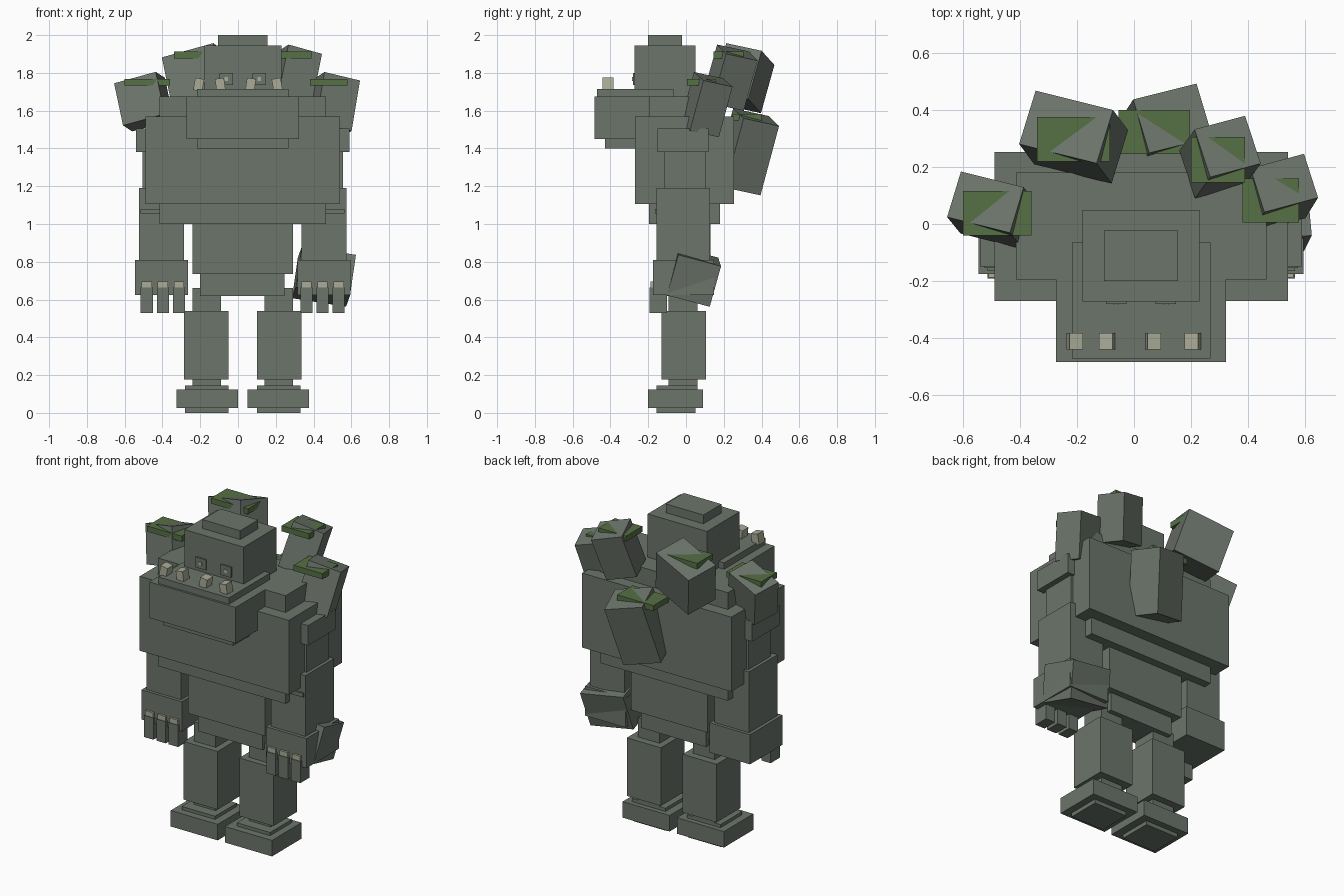
import bpy
import math
from mathutils import Euler, Matrix, Vector

cube = bpy.data.objects.get("Cube")
if cube:
    bpy.data.objects.remove(cube, do_unlink=True)


def material(name, rgb):
    m = bpy.data.materials.new(name)
    m.use_nodes = True
    m.diffuse_color = (*rgb, 1)
    m.node_tree.nodes["Principled BSDF"].inputs["Base Color"].default_value = (*rgb, 1)
    return m


STONE = material("grey_stone", (0.150, 0.176, 0.147))
MOSS = material("green_moss", (0.092, 0.162, 0.060))
BONE = material("pale_bone", (0.40, 0.41, 0.31))

CX = 0.025  # symmetry plane of the body


def block(name, centre, size, mat=STONE, rot=(0, 0, 0)):
    """Box of a given size, turned by degrees about its centre."""
    hx, hy, hz = (s / 2 for s in size)
    verts = [(x, y, z) for x in (-hx, hx) for y in (-hy, hy) for z in (-hz, hz)]
    faces = [(0, 1, 3, 2), (4, 6, 7, 5), (0, 4, 5, 1),
             (2, 3, 7, 6), (0, 2, 6, 4), (1, 5, 7, 3)]
    mesh = bpy.data.meshes.new(name)
    mesh.from_pydata(verts, [], faces)
    turn = Euler([math.radians(a) for a in rot]).to_matrix().to_4x4()
    mesh.transform(Matrix.Translation(Vector(centre)) @ turn)
    mesh.materials.append(mat)
    ob = bpy.data.objects.new(name, mesh)
    bpy.context.collection.objects.link(ob)
    return ob


def span(name, x, y, z, mat=STONE):
    """Box from its lower and upper limits on each axis."""
    lims = (x, y, z)
    return block(name, [(a + b) / 2 for a, b in lims], [b - a for a, b in lims], mat)


def pair(name, x, y, z, mat=STONE):
    """Box on the right side (-x) and its mirror on the left."""
    span("right_" + name, x, y, z, mat)
    span("left_" + name, (2 * CX - x[1], 2 * CX - x[0]), y, z, mat)


# Torso
span("chest", (-0.49, 0.54), (-0.27, 0.253), (1.105, 1.57))
span("inner_torso", (-0.415, 0.465), (-0.195, 0.18), (1.0, 1.675))
span("waist", (-0.24, 0.29), (-0.15, 0.13), (0.735, 1.0))
span("hips", (-0.20, 0.247), (-0.11, 0.09), (0.62, 0.735))

# Head
span("head", (-0.18, 0.23), (-0.272, 0.05), (1.67, 1.945))
span("head_cap", (-0.105, 0.155), (-0.20, -0.022), (1.945, 2.0))
span("jaw", (-0.273, 0.323), (-0.485, -0.02), (1.45, 1.675))
span("lip_plate", (-0.218, 0.268), (-0.472, -0.065), (1.675, 1.715))
span("chin", (-0.218, 0.268), (-0.43, -0.15), (1.40, 1.45))
pair("eye", (-0.098, -0.026), (-0.281, -0.272), (1.735, 1.80))
pair("pupil", (-0.072, -0.052), (-0.285, -0.280), (1.757, 1.778), BONE)

# Teeth
for i, (x, tilt) in enumerate(((-0.208, 10), (-0.094, -8), (0.067, 8), (0.207, -10))):
    block(f"tooth_{i + 1}", (x, -0.412, 1.738), (0.048, 0.058, 0.066), BONE, (0, tilt, 0))

# Arms and hands
pair("shoulder", (-0.54, -0.26), (-0.15, 0.12), (1.38, 1.505))
pair("upper_arm", (-0.505, -0.30), (-0.115, 0.105), (1.18, 1.38))
pair("forearm", (-0.525, -0.285), (-0.155, 0.128), (0.80, 1.19))
pair("arm_band", (-0.515, -0.39), (-0.165, 0.10), (1.055, 1.08))
pair("hand", (-0.545, -0.265), (-0.175, 0.147), (0.625, 0.81))
for i in range(3):
    x = -0.515 + i * 0.085
    pair(f"finger_{i + 1}", (x, x + 0.065), (-0.192, -0.10), (0.53, 0.665))
    pair(f"knuckle_{i + 1}", (x + 0.005, x + 0.06), (-0.188, -0.13), (0.665, 0.695), BONE)

# Legs and feet
pair("thigh_joint", (-0.24, -0.09), (-0.092, 0.06), (0.54, 0.66))
pair("leg", (-0.285, -0.05), (-0.13, 0.105), (0.177, 0.54))
pair("ankle", (-0.24, -0.09), (-0.092, 0.06), (0.14, 0.18))
pair("foot_collar", (-0.28, -0.05), (-0.155, 0.06), (0.125, 0.145))
pair("foot", (-0.325, 0.0), (-0.20, 0.09), (0.025, 0.125))
pair("sole", (-0.28, -0.05), (-0.155, 0.05), (0.0, 0.025))

# Tilted boulders with a level moss slab through each top
boulders = (
    # name, centre, size, rotation, moss x, moss y, moss top
    ("right_shoulder", (-0.498, 0.048, 1.648), (0.235, 0.17, 0.235), (-11, -15, -14),
     (-0.60, -0.36), (-0.04, 0.115), 1.767),
    ("right_back", (-0.212, 0.305, 1.772), (0.29, 0.20, 0.27), (-12, -15, -14),
     (-0.34, -0.085), (0.22, 0.375), 1.912),
    ("middle_back", (0.105, 0.322, 1.382), (0.235, 0.20, 0.385), (-12, 13, 14),
     (-0.055, 0.197), (0.245, 0.40), 1.582),
    ("left_back", (0.302, 0.235, 1.775), (0.19, 0.18, 0.28), (-12, 15, 15),
     (0.20, 0.39), (0.145, 0.305), 1.912),
    ("left_shoulder", (0.505, 0.108, 1.632), (0.20, 0.165, 0.28), (-12, 13, 15),
     (0.38, 0.58), (0.005, 0.16), 1.767),
)
for name, centre, size, rot, mx, my, top in boulders:
    block(name + "_boulder", centre, size, STONE, rot)
    span(name + "_moss", mx, my, (top - 0.035, top))

for ob in bpy.context.collection.objects:
    if ob.name.endswith("_moss"):
        ob.data.materials[0] = MOSS

# Loose rock lodged in the left hand
block("left_hand_rock", (0.455, 0.035, 0.722), (0.29, 0.235, 0.225), STONE, (-15, 9, 3))
